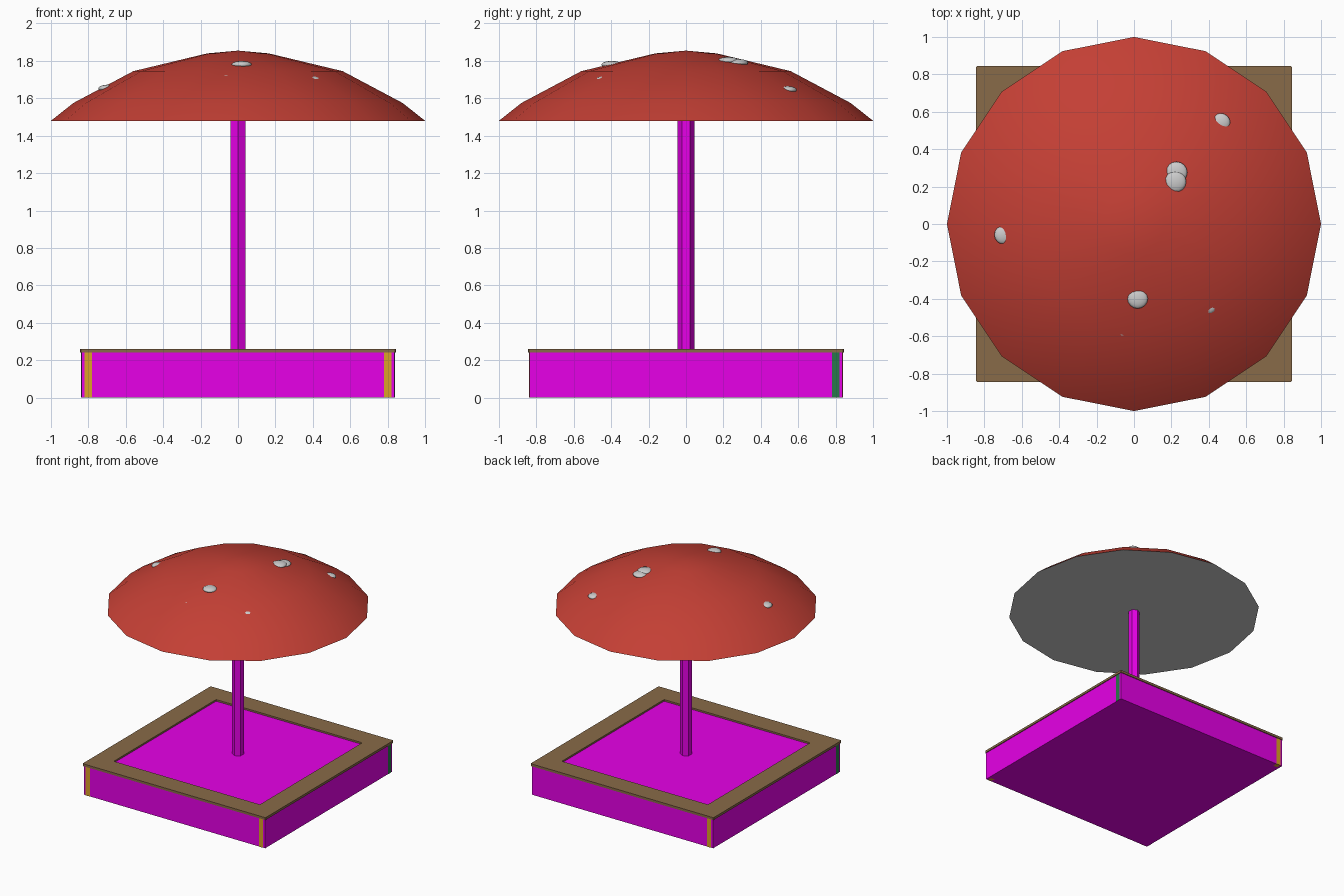
import bpy, bmesh, math
from mathutils import Vector
from mathutils.bvhtree import BVHTree

if "Cube" in bpy.data.objects:
    bpy.data.objects.remove(bpy.data.objects["Cube"])


def material(name, rgb):
    m = bpy.data.materials.new(name)
    m.diffuse_color = (*rgb, 1)
    m.use_nodes = True
    m.node_tree.nodes["Principled BSDF"].inputs["Base Color"].default_value = m.diffuse_color
    return m


def finish(bm, name, mat=None):
    me = bpy.data.meshes.new(name)
    bm.to_mesh(me)
    bm.free()
    ob = bpy.data.objects.new(name, me)
    bpy.context.collection.objects.link(ob)
    if mat:
        me.materials.append(mat)
    return ob


def smooth(ob, angle):
    bpy.ops.object.select_all(action='DESELECT')
    ob.select_set(True)
    bpy.context.view_layer.objects.active = ob
    bpy.ops.object.shade_smooth_by_angle(angle=math.radians(angle))


def box(name, x0, x1, y0, y1, z0, z1, mat):
    bm = bmesh.new()
    bmesh.ops.create_cube(bm, size=1)
    bmesh.ops.scale(bm, vec=(x1 - x0, y1 - y0, z1 - z0), verts=bm.verts)
    bmesh.ops.translate(bm, vec=((x0 + x1) / 2, (y0 + y1) / 2, (z0 + z1) / 2), verts=bm.verts)
    return finish(bm, name, mat)


magenta = material("magenta", (0.80, 0.0, 0.80))
brown = material("brown", (0.25, 0.145, 0.065))
red = material("red", (0.55, 0.05, 0.035))
yellow = material("yellow", (0.72, 0.36, 0.02))
green = material("green", (0.02, 0.19, 0.07))

# Sand-filled box
box("sandbox_body", -0.838, 0.838, -0.838, 0.838, 0, 0.246, magenta)

# Corner strips on all four sides
for side, x in (("left", -0.80), ("right", 0.80)):
    box("front_strip_" + side, x - 0.02, x + 0.02, -0.84, -0.80, 0, 0.24, yellow)
box("back_strip", -0.82, -0.78, 0.80, 0.84, 0, 0.24, yellow)
box("right_strip", 0.80, 0.84, 0.78, 0.82, 0, 0.24, green)
box("left_strip", -0.84, -0.80, -0.82, -0.78, 0, 0.24, green)

# Square seat rim with clipped outer corners
bm = bmesh.new()
loops = []
for half, z in ((0.845, 0.24), (0.845, 0.26), (0.675, 0.26), (0.675, 0.24)):
    loop = []
    for i in range(4):
        for side in (-1, 1):
            a = i * math.pi / 2
            u, v = side * (half - 0.006), -half
            loop.append(bm.verts.new((u * math.cos(a) - v * math.sin(a),
                                      u * math.sin(a) + v * math.cos(a), z)))
    loops.append(loop)
for k in range(4):
    a, b = loops[k], loops[(k + 1) % 4]
    for i in range(8):
        j = (i + 1) % 8
        bm.faces.new((a[i], a[j], b[j], b[i]))
finish(bm, "seat_rim", brown)

# Hexagonal centre post
bm = bmesh.new()
ring = [(0.045 * math.sin(i * math.pi / 3), -0.045 * math.cos(i * math.pi / 3)) for i in range(6)]
base = bm.faces.new([bm.verts.new((x, y, 0.23)) for x, y in ring])
out = bmesh.ops.extrude_face_region(bm, geom=[base])
bmesh.ops.translate(bm, vec=(0, 0, 1.25),
                    verts=[v for v in out["geom"] if isinstance(v, bmesh.types.BMVert)])
bmesh.ops.recalc_face_normals(bm, faces=bm.faces)
finish(bm, "centre_post", magenta)

# Sixteen-sided domed canopy
N = 16
profile = [(1.0, 1.48), (0.88, 1.575), (0.56, 1.745), (0.165, 1.84)]
bm = bmesh.new()
rings = [[bm.verts.new((r * math.cos(2 * math.pi * i / N), r * math.sin(2 * math.pi * i / N), z))
          for i in range(N)] for r, z in profile]
top = bm.verts.new((0, 0, 1.855))
for i in range(N):
    j = (i + 1) % N
    for a, b in zip(rings, rings[1:]):
        bm.faces.new((a[i], a[j], b[j], b[i]))
    bm.faces.new((rings[-1][i], rings[-1][j], top))
bm.normal_update()
surface = BVHTree.FromBMesh(bm)
smooth(finish(bm, "canopy", red), 40)

# Flat underside of the canopy
bm = bmesh.new()
bmesh.ops.create_circle(bm, cap_ends=True, segments=N, radius=1.0)
bmesh.ops.translate(bm, vec=(0, 0, 1.48), verts=bm.verts)
bm.normal_update()
for f in bm.faces:
    if f.normal.z > 0:
        f.normal_flip()
finish(bm, "canopy_underside")

# Level, flattened spots sunk into the canopy: x, y, radius, depth sunk (0 half, 1 hidden)
spots = [(0.02, -0.41, 0.055, 0.15), (0.235, 0.285, 0.058, 0.1), (0.23, 0.235, 0.058, 0.1),
         (0.48, 0.56, 0.05, 0.4), (-0.72, -0.06, 0.05, 0.4),
         (0.42, -0.46, 0.05, 0.91), (-0.06, -0.595, 0.05, 0.98)]
HEIGHT = 0.02
for n, (x, y, r, sunk) in enumerate(spots, 1):
    down = Vector((0, 0, -1))
    _, normal, _, _ = surface.ray_cast(Vector((x, y, 3)), down)
    slope = normal.xy.length / abs(normal.z)
    rise = math.hypot(HEIGHT, slope * r)
    centre = Vector((x, y, 3))
    centre.xy -= Vector((x, y)).normalized() * r * slope * r / rise * (0.3 + 0.7 * sunk)
    # the facet under the visible spot sets the height
    hit = surface.ray_cast(Vector((x, y, 3)), down)[0]
    centre.z = hit.z + slope * (Vector((x, y)) - centre.xy).length - sunk * rise
    bm = bmesh.new()
    bmesh.ops.create_uvsphere(bm, u_segments=16, v_segments=10, radius=r)
    bmesh.ops.scale(bm, vec=(1, 1, HEIGHT / r), verts=bm.verts)
    ob = finish(bm, f"spot_{n}")
    ob.location = centre
    smooth(ob, 60)
